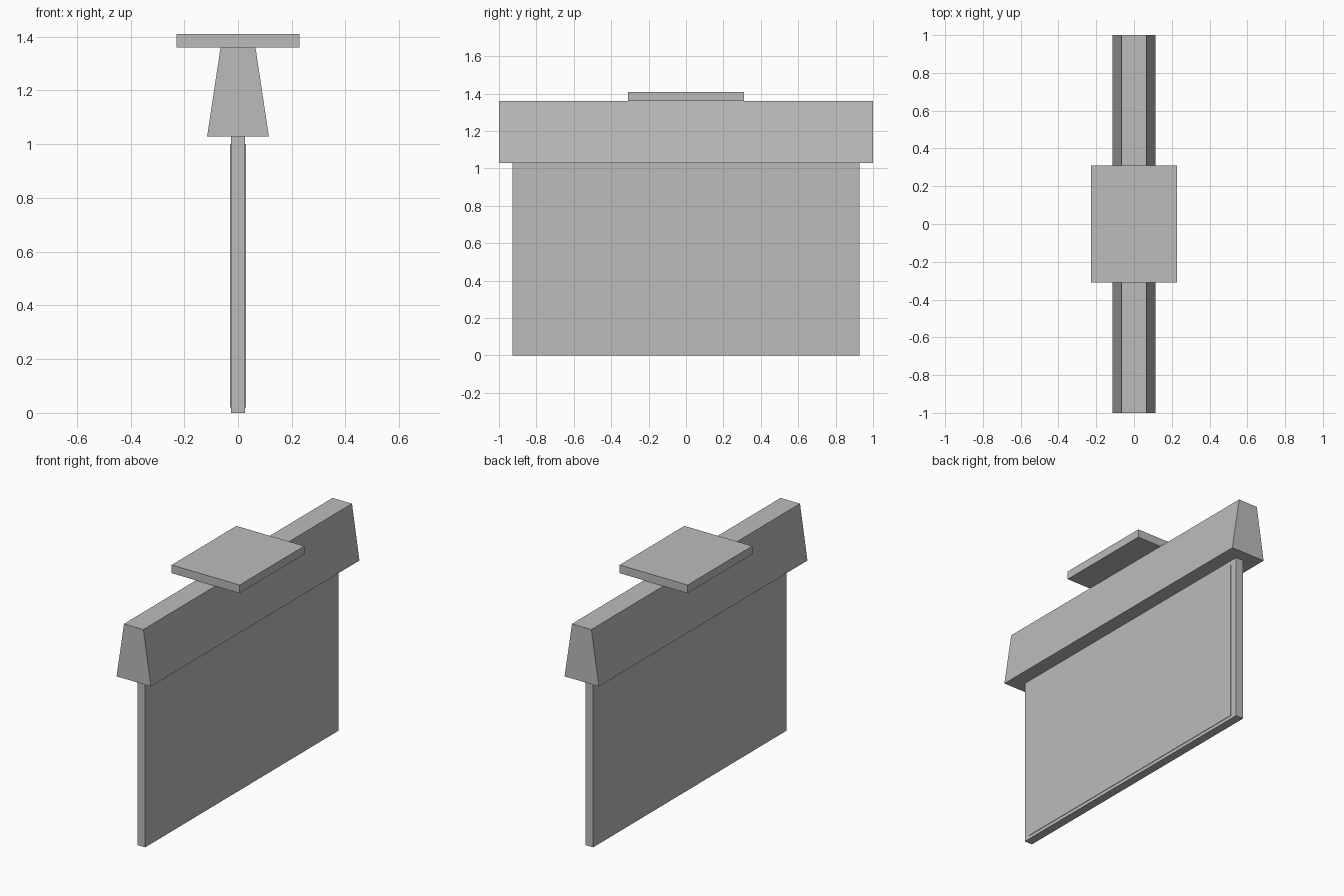
import bpy
import bmesh

# Remove the default object
cube = bpy.data.objects.get("Cube")
if cube:
    bpy.data.objects.remove(cube, do_unlink=True)

# Single flat colour
GREY = (0.5, 0.5, 0.5, 1.0)
grey = bpy.data.materials.new("light_grey")
grey.use_nodes = True
grey.diffuse_color = GREY
grey.node_tree.nodes["Principled BSDF"].inputs["Base Color"].default_value = GREY


def block(name, half_x, half_y, z0, z1, top_half_x=None, x=0):
    """Box between two heights, optionally narrowing in x towards the top."""
    taper = (half_x if top_half_x is None else top_half_x) / half_x
    bm = bmesh.new()
    bmesh.ops.create_cube(bm, size=2)
    for v in bm.verts:
        top = v.co.z > 0
        v.co.x = x + v.co.x * half_x * (taper if top else 1)
        v.co.y *= half_y
        v.co.z = z1 if top else z0
    mesh = bpy.data.meshes.new(name)
    bm.to_mesh(mesh)
    bm.free()
    mesh.materials.append(grey)
    obj = bpy.data.objects.new(name, mesh)
    bpy.context.collection.objects.link(obj)
    return obj


# Hanging sign board with a thin raised face on each side
block("sign_board", 0.026, 0.927, 0, 1.03)
for side, name in ((1, "left_face_plate"), (-1, "right_face_plate")):
    block(name, 0.002, 0.883, 0.02, 1.0, x=side * 0.027)

# Tapered housing and ceiling mount
block("tapered_housing", 0.115, 1.0, 1.028, 1.36, top_half_x=0.065)
block("ceiling_mount_plate", 0.228, 0.31, 1.36, 1.41)
